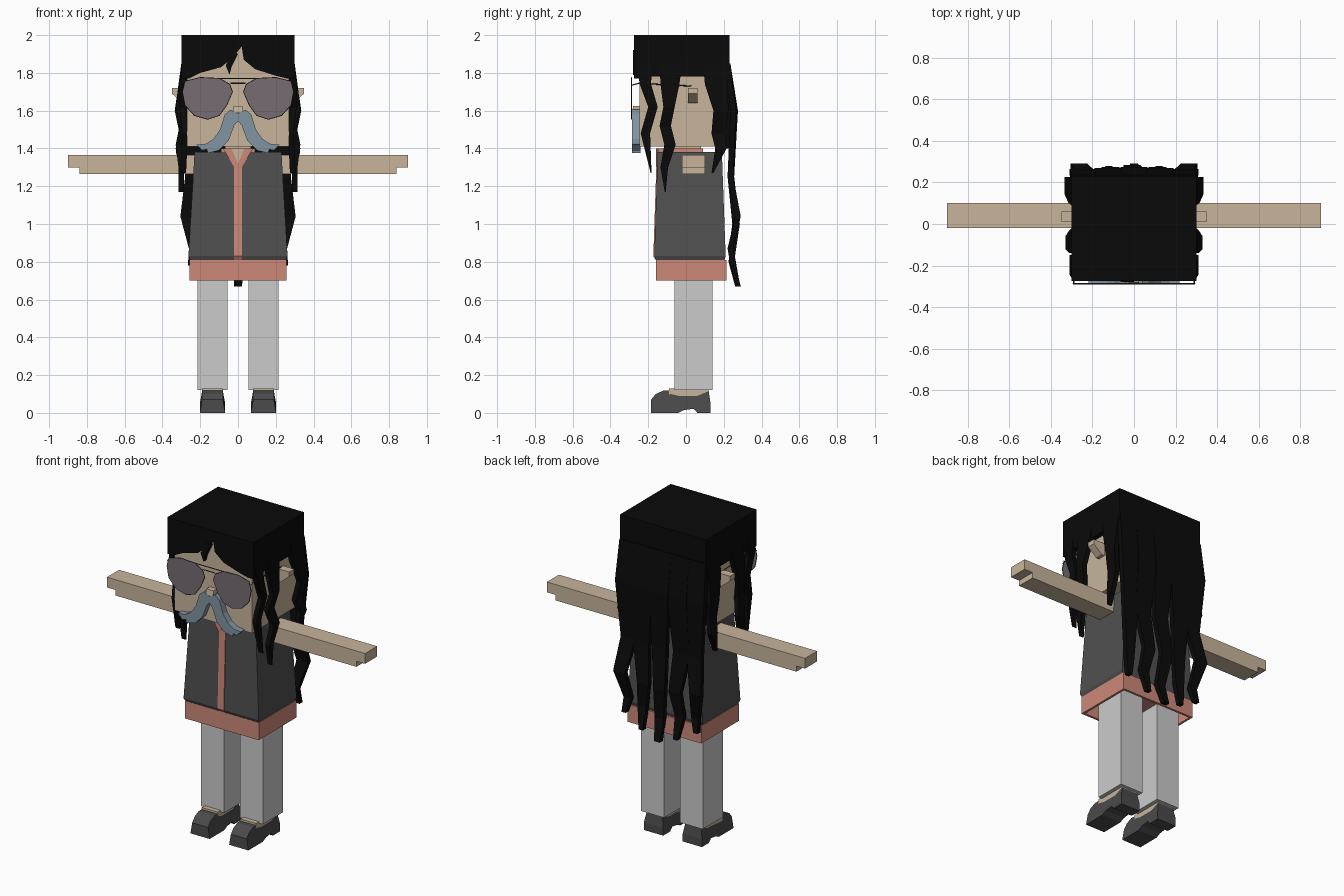
import bpy
import bmesh

cube = bpy.data.objects.get("Cube")
if cube:
    bpy.data.objects.remove(cube, do_unlink=True)


def material(name, color):
    mat = bpy.data.materials.new(name)
    mat.use_nodes = True
    mat.diffuse_color = (*color, 1)
    mat.node_tree.nodes["Principled BSDF"].inputs["Base Color"].default_value = (*color, 1)
    return mat


SKIN = material("skin", (0.58, 0.46, 0.33))
SALMON = material("salmon cloth", (0.61, 0.25, 0.19))
VEST = material("charcoal cloth", (0.08, 0.08, 0.08))
TROUSER = material("pale grey cloth", (0.6, 0.6, 0.6))
SHOE = material("shoe leather", (0.07, 0.07, 0.07))
HAIR = material("black hair", (0.003, 0.003, 0.003))
LENS = material("tinted lens", (0.18, 0.15, 0.17))
FRAME = material("dark metal", (0.03, 0.03, 0.03))
WHISKER = material("blue grey whiskers", (0.22, 0.3, 0.36))


def finish(name, bm, mat, mirror=False):
    """Turn a bmesh into a flat shaded object, optionally mirrored across x."""
    bmesh.ops.recalc_face_normals(bm, faces=bm.faces)
    mesh = bpy.data.meshes.new(name)
    bm.to_mesh(mesh)
    bm.free()
    mesh.materials.append(mat)
    obj = bpy.data.objects.new(name, mesh)
    bpy.context.collection.objects.link(obj)
    if mirror:
        obj.modifiers.new("both_sides", "MIRROR").use_axis[0] = True
    return obj


def loft(name, rings, mat, mirror=False, capped=True):
    """Skin a list of equal sized point rings."""
    bm = bmesh.new()
    loops = [[bm.verts.new(p) for p in ring] for ring in rings]
    count = len(loops[0])
    for low, high in zip(loops, loops[1:]):
        for i in range(count):
            j = (i + 1) % count
            bm.faces.new((low[i], low[j], high[j], high[i]))
    if capped:
        bm.faces.new(loops[0])
    bm.faces.new(loops[-1])
    return finish(name, bm, mat, mirror)


def rect(x, y, z):
    """Rectangle at height z from x and y ranges."""
    return [(x[0], y[0], z), (x[1], y[0], z), (x[1], y[1], z), (x[0], y[1], z)]


def box(name, x, y, z, mat, mirror=False, capped=True):
    return loft(name, [rect(x, y, h) for h in z], mat, mirror, capped)


def front_plate(name, outline, y, mat, mirror=False):
    """Extrude an (x, z) outline between two y values."""
    return loft(name, [[(x, d, z) for x, z in outline] for d in y], mat, mirror)


def lock(name, points, along_x, depth=0.03, mirror=True):
    """Zigzag hair strand through (x, y, z, width) points."""
    rings = []
    for x, y, z, width in points:
        dx, dy = (width / 2, depth / 2) if along_x else (depth / 2, width / 2)
        rings.append(rect((x - dx, x + dx), (y - dy, y + dy), z))
    return loft(name, rings, HAIR, mirror)


def wire(name, points, closed=False, mirror=True):
    """Thin metal wire along a path."""
    curve = bpy.data.curves.new(name, "CURVE")
    curve.dimensions = "3D"
    curve.bevel_depth = 0.003
    curve.bevel_resolution = 0
    spline = curve.splines.new("POLY")
    spline.points.add(len(points) - 1)
    for point, co in zip(spline.points, points):
        point.co = (*co, 1)
    spline.use_cyclic_u = closed
    curve.materials.append(FRAME)
    obj = bpy.data.objects.new(name, curve)
    bpy.context.collection.objects.link(obj)
    if mirror:
        obj.modifiers.new("both_sides", "MIRROR").use_axis[0] = True


# Head, neck, nose and ears
box("head", (-0.27, 0.27), (-0.245, 0.2), (1.41, 1.95), SKIN)
box("neck", (-0.07, 0.07), (-0.11, 0.08), (1.35, 1.45), SKIN)
loft("nose", [rect((-0.025, 0.025), (-0.285, -0.24), 1.59),
              rect((-0.025, 0.025), (-0.28, -0.24), 1.625)], SKIN)
ear = [(0.26, 1.64), (0.29, 1.64), (0.35, 1.69), (0.35, 1.72), (0.26, 1.72)]
front_plate("ears", ear, (0.01, 0.06), SKIN, mirror=True)

# Hair cap and the notched fringe over the forehead
box("hair_cap", (-0.3, 0.3), (-0.235, 0.23), (1.78, 2), HAIR)
fringe = [(-0.3, 2), (-0.3, 1.77), (-0.26, 1.77), (-0.2, 1.8), (-0.09, 1.83),
          (-0.03, 1.88), (0.02, 1.94), (0.03, 1.87), (0.09, 1.82), (0.2, 1.785),
          (0.26, 1.77), (0.3, 1.77), (0.3, 2)]
front_plate("fringe", fringe, (-0.275, -0.23), HAIR)
curl = [(-0.02, 1.92), (-0.065, 1.84), (-0.045, 1.79), (-0.035, 1.83), (0, 1.9)]
front_plate("forehead_curl", curl, (-0.28, -0.25), HAIR)

# Side strands
lock("temple_strand", [(0.285, -0.22, 1.85, 0.08), (0.295, -0.215, 1.74, 0.06),
                       (0.295, -0.175, 1.62, 0.05), (0.28, -0.215, 1.48, 0.05),
                       (0.29, -0.185, 1.27, 0.005)], False)
lock("cheek_strand", [(0.285, -0.08, 1.85, 0.12), (0.3, -0.085, 1.74, 0.1),
                      (0.315, -0.09, 1.62, 0.06), (0.295, -0.11, 1.52, 0.06),
                      (0.315, -0.085, 1.42, 0.06), (0.3, -0.115, 1.3, 0.04),
                      (0.3, -0.11, 1.17, 0.005)], False)
lock("ear_strand", [(0.285, 0.16, 1.85, 0.14), (0.3, 0.16, 1.74, 0.12),
                    (0.32, 0.185, 1.6, 0.08), (0.295, 0.17, 1.48, 0.07),
                    (0.315, 0.185, 1.4, 0.06), (0.3, 0.14, 1.27, 0.01)], False)

# Back curtain and its long strands
loft("back_hair", [rect((-0.29, 0.29), (0.19, 0.23), 1.8),
                   rect((-0.29, 0.29), (0.2, 0.255), 1.6),
                   rect((-0.27, 0.27), (0.2, 0.24), 1.4)], HAIR)
lock("outer_back_strand", [(0.24, 0.22, 1.85, 0.12), (0.245, 0.25, 1.6, 0.13),
                           (0.23, 0.235, 1.25, 0.1), (0.265, 0.275, 1.04, 0.08),
                           (0.235, 0.235, 0.87, 0.05), (0.25, 0.25, 0.78, 0.03)], True)
lock("inner_back_strand", [(0.12, 0.22, 1.85, 0.13), (0.12, 0.255, 1.6, 0.14),
                           (0.14, 0.235, 1.25, 0.11), (0.11, 0.26, 1.0, 0.08),
                           (0.13, 0.24, 0.85, 0.06), (0.12, 0.265, 0.71, 0.03)], True)
lock("middle_back_strand", [(0, 0.22, 1.85, 0.12), (0, 0.26, 1.6, 0.13),
                            (0.01, 0.24, 1.25, 0.1), (-0.01, 0.27, 1.0, 0.08),
                            (0.01, 0.24, 0.8, 0.06), (0, 0.275, 0.67, 0.04)], True, mirror=False)

# Aviator glasses
lens = [(0.03, 1.7), (0.045, 1.74), (0.1, 1.77), (0.2, 1.775), (0.28, 1.755),
        (0.293, 1.7), (0.28, 1.63), (0.23, 1.575), (0.16, 1.555), (0.1, 1.575),
        (0.06, 1.63)]
front_plate("lenses", lens, (-0.29, -0.286), LENS, mirror=True)
wire("lens_rims", [(x, -0.288, z) for x, z in lens], closed=True)
wire("temple_arms", [(0.29, -0.288, 1.735), (0.29, -0.25, 1.745), (0.285, 0.03, 1.73)])
for height, half in ((1.77, 0.1), (1.745, 0.04)):
    wire("glasses_bridge", [(-half, -0.288, height), (half, -0.288, height)], mirror=False)

# Drooping moustache
whiskers = [(0, 1.585), (0.04, 1.605), (0.07, 1.58), (0.095, 1.5), (0.13, 1.45),
            (0.17, 1.425), (0.22, 1.42), (0.19, 1.39), (0.165, 1.395), (0.16, 1.375),
            (0.1, 1.39), (0.05, 1.44), (0.02, 1.52), (0, 1.545)]
front_plate("moustache", whiskers, (-0.285, -0.24), WHISKER, mirror=True)

# Flared vest with a turned in lower edge
loft("vest", [rect((-0.25, 0.25), (-0.155, 0.2), 0.8),
              rect((-0.262, 0.262), (-0.168, 0.21), 0.83),
              rect((-0.23, 0.23), (-0.15, 0.19), 1.38)], VEST)

# Shirt: collar, front strip, lapels and open hem
box("shirt_collar", (-0.09, 0.09), (-0.148, 0.09), (1.36, 1.4), SALMON)
loft("shirt_front", [rect((-0.022, 0.022), (-0.16, -0.14), 0.81),
                     rect((-0.022, 0.022), (-0.173, -0.14), 0.83),
                     rect((-0.022, 0.022), (-0.156, -0.13), 1.34)], SALMON)
lapel = [(0, 1.3), (0.02, 1.3), (0.08, 1.4), (0.035, 1.4), (0, 1.32)]
front_plate("lapels", lapel, (-0.159, -0.14), SALMON, mirror=True)
front_plate("open_neckline", [(0, 1.31), (0.04, 1.4), (-0.04, 1.4)], (-0.157, -0.14), SKIN)
hem = box("shirt_hem", (-0.257, 0.257), (-0.16, 0.215), (0.7, 0.81), SALMON, capped=False)
hem.modifiers.new("cloth", "SOLIDIFY").thickness = 0.02

# Outstretched arms with stepped hands
arm = [(0.2, 1.265), (0.84, 1.265), (0.84, 1.3), (0.9, 1.3), (0.9, 1.365), (0.2, 1.365)]
front_plate("arms", arm, (-0.02, 0.1), SKIN, mirror=True)

# Legs, feet and heeled shoes
box("trouser_legs", (0.055, 0.215), (-0.06, 0.14), (0.12, 0.75), TROUSER, mirror=True)
box("feet", (0.08, 0.19), (-0.09, 0.12), (0.06, 0.13), SKIN, mirror=True)
side = [(-0.185, 0), (-0.185, 0.07), (-0.16, 0.1), (-0.12, 0.118), (-0.09, 0.118),
        (-0.08, 0.1), (-0.04, 0.09), (0.06, 0.09), (0.12, 0.115), (0.13, 0.05),
        (0.13, 0), (0.06, 0), (0.04, 0.022), (-0.01, 0.015), (-0.04, 0)]
inset = [0.012 if z > 0.06 else 0 for y, z in side]
loft("shoes", [[(0.068 + i, y, z) for (y, z), i in zip(side, inset)],
               [(0.202 - i, y, z) for (y, z), i in zip(side, inset)]], SHOE, mirror=True)
